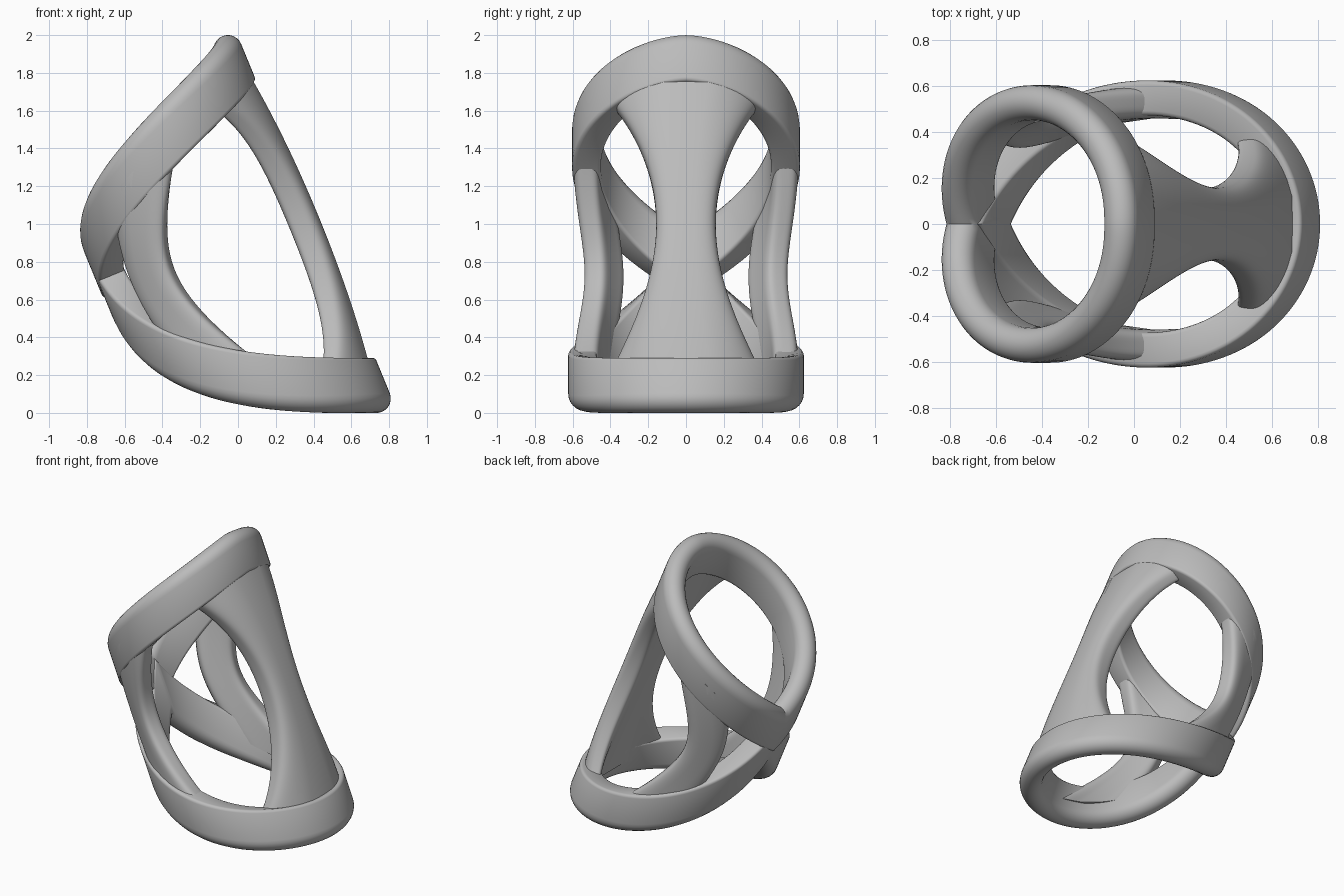
import bpy, bmesh
from math import sin, cos, pi, radians, sqrt, copysign
from mathutils import Vector

cube = bpy.data.objects.get("Cube")
if cube:
    bpy.data.objects.remove(cube, do_unlink=True)

grey = bpy.data.materials.new("plain_grey")
grey.use_nodes = True
grey.diffuse_color = (0.5, 0.5, 0.5, 1)
grey.node_tree.nodes["Principled BSDF"].inputs["Base Color"].default_value = (0.5, 0.5, 0.5, 1)

TILT = 0.39          # lean of the tube axis
CENTRE = 0.152       # offset of the tube axis
HALF = 0.142         # half height of a ring band
THICK = 0.076        # half thickness of a ring band
parts = []


def place(t, r, a):
    """Cylindrical position around the leaning axis."""
    e = CENTRE + r * cos(t)
    return Vector((e * cos(TILT) - a * sin(TILT), r * sin(t), e * sin(TILT) + a * cos(TILT)))


def upper(t):
    return 1.734 - 0.735 * (abs(t) / pi) ** 1.5


def lower(t):
    return -0.1425 + 1.035 * (abs(t) / pi) ** 1.95


def loft(name, rows, closed):
    """Skin a list of closed sections."""
    bm = bmesh.new()
    loops = [[bm.verts.new(p) for p in row] for row in rows]
    n = len(loops[0])
    pairs = list(zip(loops, loops[1:]))
    if closed:
        pairs.append((loops[-1], loops[0]))
    else:
        bm.faces.new(loops[0])
        bm.faces.new(loops[-1])
    for p, q in pairs:
        for i in range(n):
            j = (i + 1) % n
            bm.faces.new((p[i], p[j], q[j], q[i]))
    bmesh.ops.recalc_face_normals(bm, faces=bm.faces)
    mesh = bpy.data.meshes.new(name)
    bm.to_mesh(mesh)
    bm.free()
    mesh.materials.append(grey)
    obj = bpy.data.objects.new(name, mesh)
    bpy.context.collection.objects.link(obj)
    parts.append(obj)


def band_profile():
    """Band section: full round on the far edge, tight round on the near edge."""
    pts = []
    for i in range(13):
        f = pi * i / 12
        pts.append((THICK * cos(f), HALF - THICK + THICK * sin(f)))
    small = 0.02
    for side, start in ((-1, pi), (1, 1.5 * pi)):
        for i in range(4):
            f = start + pi / 2 * i / 3
            pts.append((side * (THICK - small) + small * cos(f), small - HALF + small * sin(f)))
    return pts


def ring(name, path, radius, taper, far):
    """Curved band around the tube, narrowing to a crease at the back."""
    rows, steps, d = [], 128, 0.01
    for k in range(steps):
        t = -pi + 2 * pi * k / steps
        s = abs(t)
        lo, hi = max(s - d, 0), min(s + d, pi)
        slope = (path(hi) - path(lo)) / (hi - lo) / radius if s > 0 else 0
        stretch = sqrt(1 + slope * slope)
        r = radius - taper * (s / pi) ** 3
        rows.append([place(t, r + dr, path(t) + far * da * stretch)
                     for dr, da in band_profile()])
    loft(name, rows, True)


def strut(name, edges, r_in, r_out, sign=1, flat=0):
    """Rounded piece of tube wall joining the rings; flat=1 gives parallel side walls."""
    rows, steps, n = [], 48, 48
    for k in range(steps + 1):
        v = k / steps
        s = abs(2 * v - 1)
        t0, t1 = edges(s)
        outer = r_out(s)
        row = []
        for i in range(n):
            f = 2 * pi * (i + 0.5) / n
            u = copysign(abs(cos(f)) ** 0.45, cos(f))
            w = copysign(abs(sin(f)) ** 0.55, sin(f))
            r = (r_in + outer) / 2 + w * (outer - r_in) / 2
            t = (t0 + t1) / 2 + u * (t1 - t0) / 2 * (outer / r) ** flat
            row.append(place(sign * t, r, lower(t) + v * (upper(t) - lower(t))))
        rows.append(row)
    loft(name, rows, False)


# Rings
ring("upper_ring", upper, 0.53, 0.025, 1)
ring("lower_ring", lower, 0.555, 0.06, -1)


# Struts
def main_edges(s):
    w = 0.25 + 0.6 * s * s
    return -w, w


def side_edges(s):
    return radians(110.5 - 38 * s * s), radians(137 - 10 * s * s)


strut("main_strut", main_edges, 0.48, lambda s: 0.59 + 0.05 * (1 - s * s), flat=1)
for label, sign in (("back", 1), ("front", -1)):
    strut(label + "_side_strut", side_edges, 0.458, lambda s: 0.592 + 0.01 * s * s, sign)

# Smooth shading with sharp edges kept
bpy.ops.object.select_all(action='DESELECT')
for o in parts:
    o.select_set(True)
bpy.context.view_layer.objects.active = parts[0]
bpy.ops.object.shade_smooth_by_angle(angle=radians(40))
